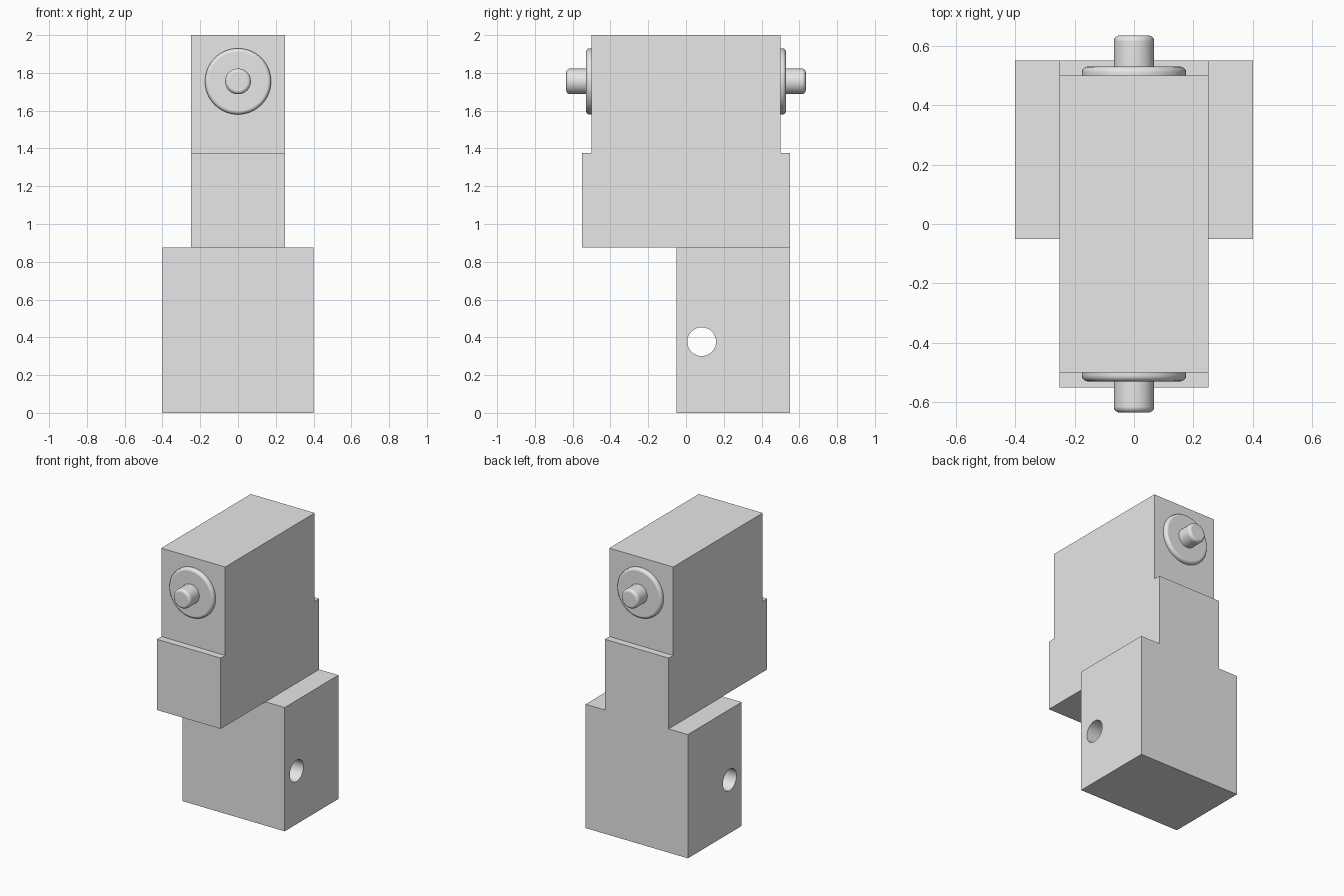
import bpy
import bmesh
from math import pi, radians

default = bpy.data.objects.get("Cube")
if default:
    bpy.data.objects.remove(default, do_unlink=True)

grey = bpy.data.materials.new("plain grey")
grey.use_nodes = True
grey.diffuse_color = (0.8, 0.8, 0.8, 1)
grey.node_tree.nodes["Principled BSDF"].inputs["Base Color"].default_value = (0.8, 0.8, 0.8, 1)


def extrude_x(name, outline, half_width):
    """Extrude a (y, z) outline symmetrically along x."""
    bm = bmesh.new()
    face = bm.faces.new([bm.verts.new((-half_width, y, z)) for y, z in outline])
    result = bmesh.ops.extrude_face_region(bm, geom=[face])
    moved = [v for v in result["geom"] if isinstance(v, bmesh.types.BMVert)]
    bmesh.ops.translate(bm, verts=moved, vec=(2 * half_width, 0, 0))
    bmesh.ops.recalc_face_normals(bm, faces=bm.faces)
    mesh = bpy.data.meshes.new(name)
    bm.to_mesh(mesh)
    bm.free()
    mesh.materials.append(grey)
    obj = bpy.data.objects.new(name, mesh)
    bpy.context.collection.objects.link(obj)
    return obj


def activate(obj):
    bpy.ops.object.select_all(action='DESELECT')
    obj.select_set(True)
    bpy.context.view_layer.objects.active = obj


def round_part(name, radius, inner, outer, side, bevel):
    """Cylinder along y with rounded rims; its inner end is sunk in the body."""
    bpy.ops.mesh.primitive_cylinder_add(
        vertices=64, radius=radius, depth=outer - inner,
        location=(0, side * (inner + outer) / 2, 1.755), rotation=(pi / 2, 0, 0))
    obj = bpy.context.object
    obj.name = name
    obj.data.materials.append(grey)
    mod = obj.modifiers.new("rounded rim", 'BEVEL')
    mod.width = bevel
    mod.segments = 5
    mod.limit_method = 'ANGLE'
    mod.angle_limit = radians(40)
    bpy.ops.object.modifier_apply(modifier=mod.name)
    bpy.ops.object.shade_smooth_by_angle(angle=radians(35))
    weighted = obj.modifiers.new("flat caps", 'WEIGHTED_NORMAL')
    weighted.keep_sharp = True


# Upper block: narrower head standing on a slightly deeper neck
half = [(0.55, 0.875), (0.55, 1.375), (0.5, 1.375), (0.5, 2.0)]
extrude_x("upper_block", half + [(-y, z) for y, z in reversed(half)], 0.25)

# Base block set towards the back
base = extrude_x("base_block", [(-0.05, 0), (0.55, 0), (0.55, 0.875), (-0.05, 0.875)], 0.4)

# Cross hole through the base
bpy.ops.mesh.primitive_cylinder_add(vertices=64, radius=0.076, depth=1.2,
                                    location=(0, 0.083, 0.377), rotation=(0, pi / 2, 0))
cutter = bpy.context.object
cutter.hide_render = True
cutter.data.materials.append(grey)
activate(base)
cut = base.modifiers.new("cross hole", 'BOOLEAN')
cut.operation = 'DIFFERENCE'
cut.solver = 'EXACT'
cut.object = cutter
bpy.ops.object.modifier_apply(modifier=cut.name)
bpy.data.objects.remove(cutter, do_unlink=True)
bpy.ops.object.shade_smooth_by_angle(angle=radians(30))

# Round flange and pin at each end of the head
for label, side in (("front", -1), ("back", 1)):
    round_part(label + "_flange", 0.175, 0.47, 0.529, side, 0.02)
    round_part(label + "_pin", 0.068, 0.48, 0.634, side, 0.02)
